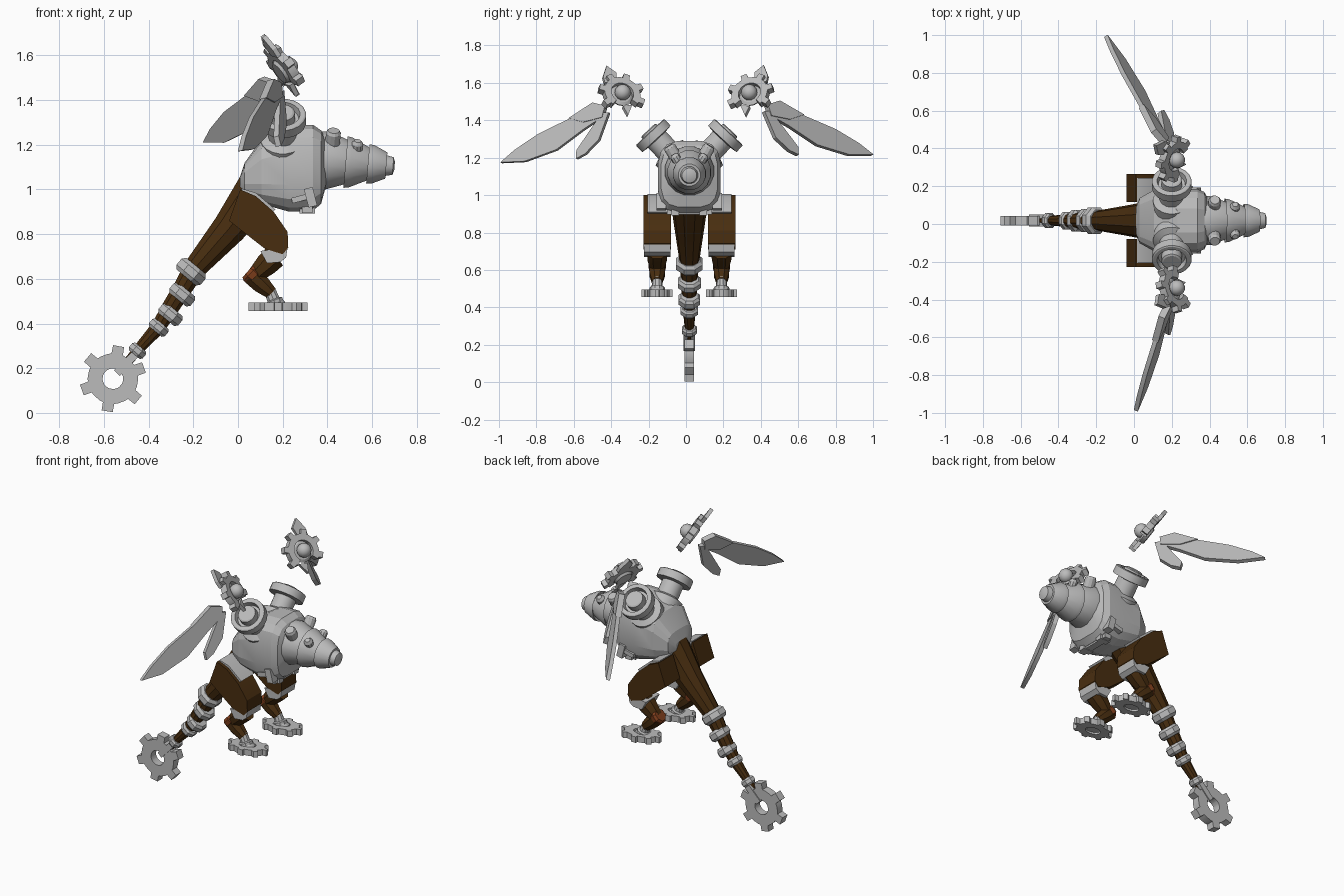
import bpy, bmesh, math
from mathutils import Vector as V, Matrix

if "Cube" in bpy.data.objects:
    bpy.data.objects.remove(bpy.data.objects["Cube"])

CY = 0.018  # centre line of the body in y


def mat(name, c):
    m = bpy.data.materials.new(name)
    m.diffuse_color = (*c, 1)
    m.use_nodes = True
    m.node_tree.nodes["Principled BSDF"].inputs["Base Color"].default_value = m.diffuse_color
    return m


STEEL = mat("steel grey", (0.5, 0.5, 0.5))
BROWN = mat("dark brown", (0.066, 0.027, 0.005))
RUST = mat("rust orange", (0.22, 0.05, 0.012))


def finish(name, bm, m, angle=25):
    bmesh.ops.recalc_face_normals(bm, faces=bm.faces)
    me = bpy.data.meshes.new(name)
    bm.to_mesh(me)
    bm.free()
    me.materials.append(m)
    ob = bpy.data.objects.new(name, me)
    bpy.context.collection.objects.link(ob)
    bpy.context.view_layer.objects.active = ob
    bpy.ops.object.select_all(action='DESELECT')
    ob.select_set(True)
    bpy.ops.object.shade_smooth_by_angle(angle=math.radians(angle))
    return ob


def loft(name, rings, m, caps=True, angle=25):
    """Skin a list of equal point rings."""
    bm = bmesh.new()
    vs = [[bm.verts.new(p) for p in r] for r in rings]
    n = len(vs[0])
    for a, b in zip(vs, vs[1:]):
        for i in range(n):
            j = (i + 1) % n
            bm.faces.new((a[i], a[j], b[j], b[i]))
    if caps:
        bm.faces.new(vs[0])
        bm.faces.new(vs[-1])
    bmesh.ops.remove_doubles(bm, verts=bm.verts, dist=1e-5)
    return finish(name, bm, m, angle)


def lathe(name, start, axis, prof, m, sides=16):
    """Turn (distance, radius) pairs around an axis."""
    w = V(axis).normalized()
    u = w.cross(V((0, 1, 0)) if abs(w.y) < 0.9 else V((1, 0, 0))).normalized()
    v = w.cross(u)
    rings = []
    for d, r in prof:
        ang = [2 * math.pi * (i + 0.5) / sides for i in range(sides)]
        rings.append([V(start) + w * d + (u * math.cos(a) + v * math.sin(a)) * r for a in ang])
    return loft(name, rings, m)


def plate(name, pts, origin, u, v, thick, m):
    """Extrude a flat outline given in u, v coordinates, centred on its plane."""
    u, v = V(u), V(v)
    w = u.cross(v).normalized() * thick / 2
    return loft(name, [[V(origin) + u * a + v * b + w * s for a, b in pts] for s in (-1, 1)], m)


def gear(name, origin, u, v, teeth, r_out, r_root, r_in, thick, m, start=0, sweep=360):
    """Toothed ring, or an open arc of one when sweep is below 360."""
    u, v = V(u), V(v)
    w = u.cross(v).normalized() * thick / 2
    step = sweep / teeth
    rings = []
    for k in range(teeth):
        for f, r in ((-.36, r_root), (-.22, r_root), (-.16, r_out), (.16, r_out), (.22, r_root), (.36, r_root)):
            a = math.radians(start + (k + f + (0.5 if sweep < 360 else 0)) * step)
            d = u * math.cos(a) + v * math.sin(a)
            o = V(origin)
            rings.append([o + d * r - w, o + d * r + w, o + d * r_in + w, o + d * r_in - w])
    if sweep == 360:
        rings.append(rings[0])
    return loft(name, rings, m, caps=sweep < 360)


def box(name, loc, size, m, rot=0):
    """Box turned about y."""
    bm = bmesh.new()
    bmesh.ops.create_cube(bm, size=1, matrix=Matrix.Translation(loc) @ Matrix.Rotation(rot, 4, 'Y')
                          @ Matrix.Diagonal((*size, 1)))
    return finish(name, bm, m)


# Body: rounded-square sections along x (x, bottom, top, half width)
rings = []
for x, lo, hi, w in ((.01, 1.0, 1.06, .07), (.03, .98, 1.12, .12), (.105, .935, 1.225, .162), (.23, .9, 1.288, .168),
                     (.335, .905, 1.29, .168), (.372, .935, 1.265, .152), (.395, 1.02, 1.22, .11)):
    r = []
    for i in range(16):
        a = 2 * math.pi * (i + .5) / 16
        c, s = math.cos(a), math.sin(a)
        r.append((x, CY + w * math.copysign(abs(c) ** .6, c) * 1.01,
                  (lo + hi) / 2 + (hi - lo) / 2 * math.copysign(abs(s) ** .6, s) * 1.01))
    rings.append(r)
loft("body_shell", rings, STEEL, angle=14)

# Snout: overlapping conical bands
lathe("snout", (.36, CY, 1.133), (1, 0, -.085),
      ((0, .13), (.04, .133), (.14, .096), (.122, .118), (.145, .114), (.235, .07), (.222, .09),
       (.245, .088), (.305, .06), (.305, .047), (.335, .04), (.342, .02)), STEEL, 16)

# Belly clasp
box("belly_bar", (.31, CY, .91), (.045, .24, .03), STEEL)
for s in (-1, 1):
    box("belly_buckle", (.325, CY + s * .15, .965), (.04, .05, .085), STEEL, -.25)
    box("belly_bolt", (.28, CY + s * .15, .96), (.08, .035, .025), STEEL, -.25)
    box("belly_clip", (.31, CY + s * .075, .912), (.07, .04, .04), STEEL)

# Paired snout bolts and shoulder sockets
for s in (-1, 1):
    lathe("snout_bolt_large", (.42, CY + s * .06, 1.18), (.1, s * .6, 1),
          ((0, .034), (.085, .034), (.098, .026)), STEEL, 12)
    lathe("snout_bolt_small", (.53, CY + s * .045, 1.155), (.1, s * .65, 1),
          ((0, .026), (.06, .026), (.075, .015)), STEEL, 10)
    lathe("shoulder_socket", (.2, CY + s * .05, 1.165), (0, s * .68, .73),
          ((0, .1), (.085, .1), (.1, .065), (.18, .065), (.185, .105), (.232, .105),
           (.236, .098), (.236, .078), (.205, .072), (.205, .056), (.245, .054), (.25, .045)), STEEL, 20)

# Tail: tapered brown core with octagonal steel rings
path = [(.09, 1.0, .105), (-.04, .825, .08), (-.2, .64, .052), (-.25, .555, .045), (-.31, .46, .04),
        (-.36, .38, .034), (-.45, .28, .024), (-.5, .22, .02)]
rings = []
n = V((-.77, 0, .64))
for x, z, r in path:
    rings.append([V((x, CY, z)) + n * r * math.cos(a) + V((0, r * math.sin(a), 0))
                  for a in (2 * math.pi * (i + .5) / 10 for i in range(10))])
loft("tail_core", rings, BROWN)
for x, z, r, h in ((-.21, .632, .076, .068), (-.25, .53, .066, .06), (-.302, .44, .062, .058),
                   (-.355, .382, .05, .046), (-.45, .278, .043, .044)):
    d = V((-.64, 0, -.77))
    lathe("tail_ring", V((x, CY, z)) - d * h / 2, d,
          ((0, r * .8), (h * .25, r), (h * .75, r), (h, r * .8)), STEEL, 8)
box("tail_rod", (-.497, CY, .225), (.13, .062, .036), STEEL, -math.radians(46))
gear("tail_gear", (-.56, CY, .153), (1, 0, 0), (0, 0, 1), 6, .15, .113, .046, .05, STEEL, start=20)

# Legs
THIGH = ((.01, 1.0), (-.04, .86), (.12, .735), (.2, .71), (.225, .74), (.222, .81), (.16, .9), (.08, .97))
for s in (-1, 1):
    y = CY + s * .172
    side = "left" if s > 0 else "right"
    ax = dict(origin=(0, y, 0), u=(1, 0, 0), v=(0, 0, 1))
    plate(side + "_thigh", THIGH, thick=.147, m=BROWN, **ax)
    plate(side + "_hip_plate", ((.015, 1.005), (.08, .985), (.168, .91), (.15, .895), (.08, .945), (.02, .975)),
          (0, y - s * .012, 0), (1, 0, 0), (0, 0, 1), .13, STEEL)
    plate(side + "_knee_cuff", ((.1, .725), (.222, .738), (.215, .695), (.19, .675), (.13, .67)),
          thick=.14, m=STEEL, **ax)
    lathe(side + "_shin", (.165, y, .7), (-.105, 0, -.1), ((0, .058), (.05, .056), (.13, .038)), BROWN, 8)
    lathe(side + "_ankle_cuff", (.045, y, .635), (.62, 0, -.55),
          ((0, .04), (.015, .05), (.04, .046), (.05, .036)), RUST, 8)
    lathe(side + "_lower_leg", (.06, y, .615), (.62, 0, -.55), ((0, .045), (.06, .044), (.12, .03)), BROWN, 8)
    lathe(side + "_ankle", (.14, y, .555), (.035, 0, -.09), ((0, .026), (.05, .03), (.055, .042), (.08, .042)),
          STEEL, 10)
    gear(side + "_foot_gear", (.18, y, .475), (1, 0, 0), (0, .63, 0), 8, .133, .108, .05, .038, STEEL)
    lathe(side + "_foot_hub", (.175, y, .468), (0, 0, 1), ((0, .04), (.02, .045), (.035, .03)), STEEL, 12)

# Wings: outlines in (outward, up) offsets from the hub as seen from +x, laid on tilted planes
BLADE = ((.07, -.09), (.11, -.08), (.27, -.105), (.445, -.18), (.57, -.255), (.648, -.316), (.52, -.317),
         (.35, -.265), (.2, -.165))
SPUR = ((.08, -.05), (.145, -.03), (.275, -.105), (.2, -.13), (.1, -.11))
SMALL = ((.065, -.085), (.1, -.085), (.245, -.275), (.248, -.318), (.2, -.295), (.125, -.225))
FIN = ((.025, .075), (.02, .12), (.07, .16), (.092, .105), (.085, .07))
SPIKE = ((-.055, -.055), (-.03, -.11), (-.005, -.06))


def plane_axes(n, s, turn=0.0, scale=1.0):
    """In-plane axes whose view from +x keeps the outward and up offsets."""
    oy, oz = V((-n.y * s / n.x, s, 0)), V((-n.z / n.x, 0, 1))
    c, t = math.cos(turn) * scale, math.sin(turn) * scale
    return oy * c + oz * t, oz * c - oy * t


for s, nrm, turn, scale in ((1, (.75, .56, .32), 0, 1), (-1, (.9, -.39, .22), -.055, 1.018)):
    side = "left" if s > 0 else "right"
    hub = V((.2, .348 * s, 1.53))
    # blades sweep back on one plane
    n = V(nrm).normalized()
    u, v = plane_axes(n, s, turn, scale)
    for part, pts, th in (("main_blade", BLADE, .024), ("blade_spur", SPUR, .036), ("small_blade", SMALL, .026)):
        plate(side + "_wing_" + part, pts, hub, u, v, th, STEEL)
    # the hub gear faces forward, up and inward
    n = V((.78, -.28 * s, .56)).normalized()
    u, v = plane_axes(n, s, turn)
    plate(side + "_wing_top_fin", FIN, hub, u, v, .022, STEEL)
    plate(side + "_wing_hook_spike", SPIKE, hub, u, v, .022, STEEL)
    gu = u.normalized()
    gv = (v - gu * v.dot(gu)).normalized()
    gear(side + "_wing_gear", hub + n * .012, gu, gv, 6, .128, .1, .062, .04, STEEL, start=-50, sweep=285)
    lathe(side + "_wing_hub_base", hub - n * .02, n, ((0, .05), (.025, .066), (.035, .05)), STEEL, 14)
    bm = bmesh.new()
    bmesh.ops.create_uvsphere(bm, u_segments=14, v_segments=8, radius=.043,
                              matrix=Matrix.Translation(hub + n * .035))
    finish(side + "_wing_ball", bm, STEEL, 40)
